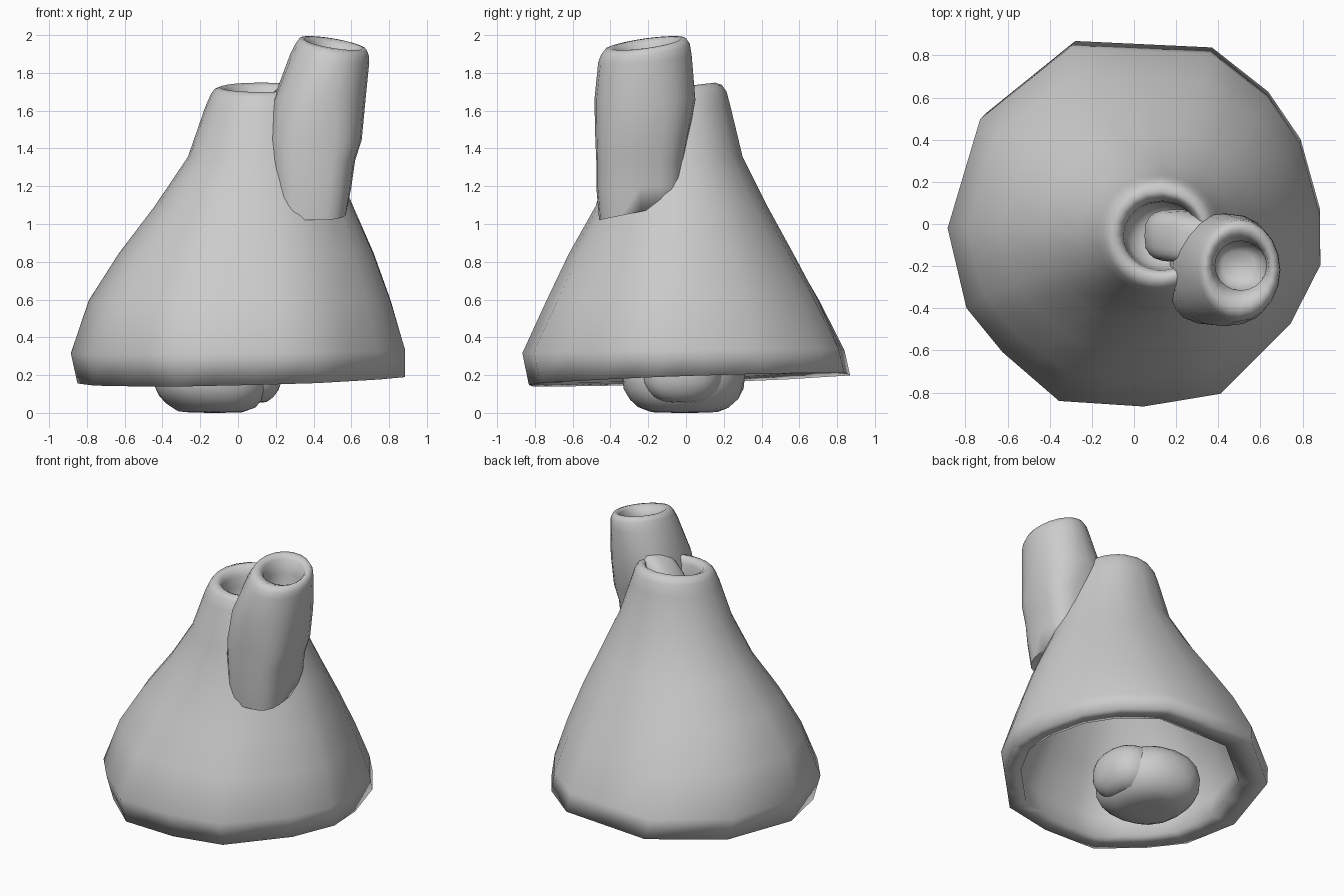
import bpy, bmesh, math
from mathutils import Vector

if "Cube" in bpy.data.objects:
    bpy.data.objects.remove(bpy.data.objects["Cube"])

# irregular 14-sided outline of the bell foot (degrees, corner factor)
ANGLES = [-154, -136, -113, -87, -63, -32, -11.5, 4, 27, 45, 67, 109, 144, 180]
FACTOR = [1.0, .98, 1.03, .98, 1.02, .99, 1.02, 1.0, 1.0, 1.01, 1.04, 1.05, 1.02, 1.0]


def faceted_outline(roundness):
    """Unit outline with edge midpoints, blended from straight sides to a circle."""
    corners = [Vector((math.cos(math.radians(a)), math.sin(math.radians(a))))
               for a in ANGLES]
    out = []
    for i, c in enumerate(corners):
        j = (i + 1) % len(corners)
        f, g = FACTOR[i], FACTOR[j]
        f, g = f + (1 - f) * roundness, g + (1 - g) * roundness
        chord = (c * f + corners[j] * g) / 2
        out += [c * f, chord.lerp(chord.normalized(), roundness)]
    return out


def soft_square(n, power):
    """Unit superellipse: power 1 is a circle, smaller is squarer."""
    def s(v):
        return math.copysign(abs(v) ** power, v)
    turns = [2 * math.pi * i / n for i in range(n)]
    return [Vector((s(math.cos(a)), s(math.sin(a)))) for a in turns]


def finish(name, bm, angle=40):
    bmesh.ops.recalc_face_normals(bm, faces=bm.faces)
    me = bpy.data.meshes.new(name)
    bm.to_mesh(me)
    bm.free()
    ob = bpy.data.objects.new(name, me)
    bpy.context.collection.objects.link(ob)
    bpy.ops.object.select_all(action='DESELECT')
    ob.select_set(True)
    bpy.context.view_layer.objects.active = ob
    bpy.ops.object.shade_smooth_by_angle(angle=math.radians(angle))
    return ob


def loft(name, rings, outline, angle):
    """Skin rings given as (xmin, xmax, ymin, ymax, z, tilt_x, tilt_y)."""
    bm = bmesh.new()
    loops = []
    for x0, x1, y0, y1, z, tx, ty in rings:
        loops.append([bm.verts.new(((x0 + x1) / 2 + p.x * (x1 - x0) / 2,
                                    (y0 + y1) / 2 + p.y * (y1 - y0) / 2,
                                    z + tx * p.x + ty * p.y)) for p in outline(z)])
    n = len(loops[0])
    for a, b in zip(loops, loops[1:]):
        for i in range(n):
            j = (i + 1) % n
            bm.faces.new((a[i], a[j], b[j], b[i]))
    bm.faces.new(loops[0])
    bm.faces.new(loops[-1])
    return finish(name, bm, angle)


def body_outline(z):
    return faceted_outline(min(1, max(0, (z - .35) / .9)))


def spout_outline(z):
    return soft_square(20, min(1, max(.65, .65 + .35 * (z - 1.4) / .45)))


# bell body: inner wall, outer wall, rolled lip and top pocket
outer = [
    (-.85, .885, -.85, .875, .18, .02, .03),
    (-.885, .885, -.885, .845, .33, .01, .01),
    (-.79, .81, -.75, .72, .60, 0, 0),
    (-.63, .72, -.625, .58, .85, 0, 0),
    (-.44, .61, -.48, .435, 1.10, 0, 0),
    (-.265, .50, -.40, .30, 1.36, 0, 0),
    (-.175, .41, -.33, .235, 1.62, 0, .01),
]
lip = [
    (-.145, .385, -.305, .215, 1.69, 0, .015),
    (-.125, .365, -.285, .19, 1.718, 0, .023),
    (-.095, .34, -.26, .155, 1.728, 0, .025),
    (-.065, .325, -.235, .13, 1.715, 0, .02),
    (-.05, .31, -.22, .11, 1.67, 0, .01),
    (-.045, .31, -.215, .105, 1.60, 0, 0),
    (-.03, .30, -.20, .10, 1.48, 0, 0),
    (.03, .24, -.14, .04, 1.43, 0, 0),
]
inner = [(a + .16, b - .13, c + .12, d - .19, z + .02, tx, ty)
         for a, b, c, d, z, tx, ty in outer[:6]]
loft("bell_body", inner[::-1] + outer + lip, body_outline, 120)

# leaning spout: hollow tube set into the body
spout = [
    (.26, .50, -.38, -.08, 1.08, 0, 0),
    (.19, .575, -.46, -.02, 1.07, .0, .045),
    (.18, .60, -.475, -.01, 1.20, 0, 0),
    (.17, .62, -.475, -.01, 1.34, 0, 0),
    (.165, .655, -.48, .01, 1.45, 0, 0),
    (.185, .675, -.485, .05, 1.66, 0, 0),
    (.275, .695, -.465, .03, 1.88, -.02, .02),
    (.305, .692, -.45, .02, 1.93, -.03, .03),
    (.325, .68, -.43, .0, 1.957, -.03, .03),
    (.35, .66, -.395, -.03, 1.96, -.025, .025),
    (.37, .64, -.35, -.06, 1.94, -.02, .02),
    (.385, .63, -.315, -.08, 1.87, 0, 0),
    (.38, .62, -.31, -.09, 1.65, 0, 0),
    (.42, .57, -.26, -.13, 1.60, 0, 0),
]
loft("spout", spout, spout_outline, 80)

# root of the spout, showing inside the top pocket
root = [
    (.05, .36, -.18, .06, 1.42, 0, 0),
    (.05, .36, -.18, .07, 1.52, 0, 0),
    (.09, .36, -.18, .06, 1.62, 0, 0),
    (.17, .36, -.18, .04, 1.69, 0, 0),
    (.26, .36, -.17, .0, 1.76, 0, 0),
]
loft("spout_root", root, lambda z: soft_square(20, .7), 80)


# clapper: lumpy stone with a flat underside and a side lobe
def stone(name, centre, size, floor, power):
    bm = bmesh.new()
    bmesh.ops.create_icosphere(bm, subdivisions=3, radius=1)
    for v in bm.verts:
        bump = 1 + .04 * math.sin(3 * v.co.x + 2 * v.co.y + 1)
        v.co = Vector([centre[k] + size[k] * bump *
                       math.copysign(abs(v.co[k]) ** power, v.co[k]) for k in range(3)])
        if v.co.z < floor:
            v.co.z = floor + (v.co.z - floor) * .15
    finish(name, bm, 60)


stone("clapper", (-.14, -.02, .20), (.32, .33, .22), .01, .88)
stone("clapper_lobe", (.06, -.02, .22), (.18, .22, .17), .06, .88)

# settle everything on the ground
meshes = [o for o in bpy.data.objects if o.type == 'MESH']
low = min(v.co.z for o in meshes for v in o.data.vertices)
for o in meshes:
    for v in o.data.vertices:
        v.co.z -= low
